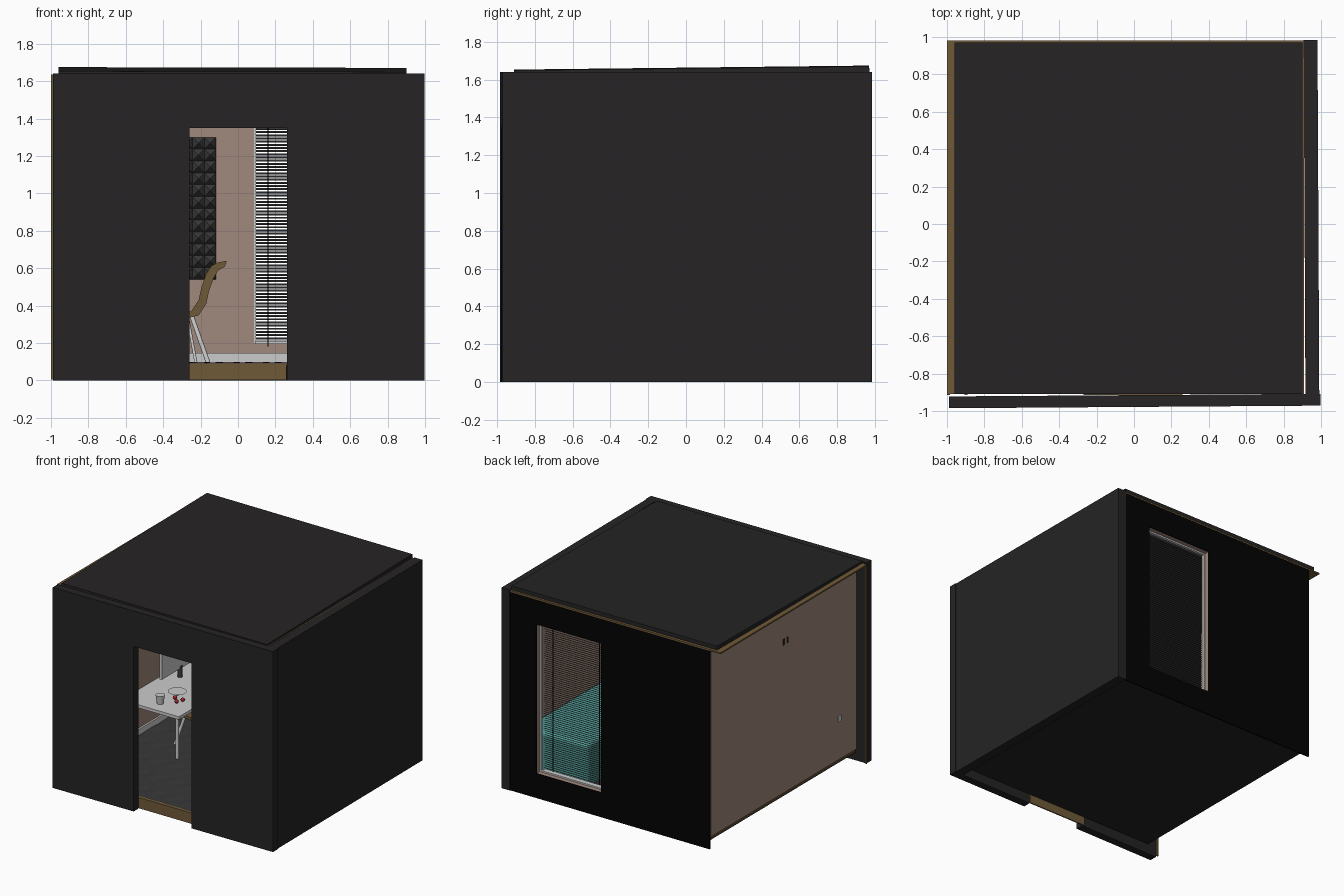
import bpy, bmesh, math
from mathutils import Vector

if "Cube" in bpy.data.objects:
    bpy.data.objects.remove(bpy.data.objects["Cube"])


def mat(name, rgb):
    m = bpy.data.materials.new(name)
    m.diffuse_color = (*rgb, 1)
    m.use_nodes = True
    m.node_tree.nodes["Principled BSDF"].inputs["Base Color"].default_value = m.diffuse_color
    return m


DARK = mat("charcoal", (.019, .0175, .0175))
BLACK = mat("black", (.001, .001, .001))
WOOD = mat("wood", (.16, .10, .04))
TAUPE = mat("taupe", (.35, .25, .20))
WHITE = mat("white", (.75, .75, .75))
FOAM = mat("foam", (.04, .04, .04))
TEAL = mat("teal", (.08, .30, .28))
RED = mat("red", (.4, .02, .03))


def finish(name, bm, m):
    bmesh.ops.recalc_face_normals(bm, faces=bm.faces)
    me = bpy.data.meshes.new(name)
    bm.to_mesh(me)
    bm.free()
    ob = bpy.data.objects.new(name, me)
    bpy.context.collection.objects.link(ob)
    me.materials.append(m)
    return ob


def add_box(bm, lo, hi):
    vs = bmesh.ops.create_cube(bm, size=1)["verts"]
    for v in vs:
        v.co = Vector([(a + b) / 2 + c * (b - a) for a, b, c in zip(lo, hi, v.co)])
    return vs


def box(name, x, y, z, m):
    bm = bmesh.new()
    add_box(bm, (x[0], y[0], z[0]), (x[1], y[1], z[1]))
    return finish(name, bm, m)


def prism(name, pts, y, m):
    """Extrude an x-z outline along y."""
    bm = bmesh.new()
    f = bm.faces.new([bm.verts.new((px, y[0], pz)) for px, pz in pts])
    r = bmesh.ops.extrude_face_region(bm, geom=[f])
    for v in r["geom"]:
        if isinstance(v, bmesh.types.BMVert):
            v.co.y = y[1]
    return finish(name, bm, m)


def ring(name, x, z, hx, hz, y, m):
    """Wall along x with a rectangular hole."""
    bm = bmesh.new()
    loops = []
    for yy in y:
        for a, b in ((x, z), (hx, hz)):
            loops.append([bm.verts.new((a[i], yy, b[j])) for i, j in ((0, 0), (1, 0), (1, 1), (0, 1))])
    for p, q in ((0, 1), (2, 3), (0, 2), (1, 3)):
        for i in range(4):
            j = (i + 1) % 4
            bm.faces.new((loops[p][i], loops[p][j], loops[q][j], loops[q][i]))
    return finish(name, bm, m)


def rod(name, a, b, r, m, sides=12, r2=None):
    a, b = Vector(a), Vector(b)
    bm = bmesh.new()
    bmesh.ops.create_cone(bm, cap_ends=True, segments=sides, radius1=r,
                          radius2=r if r2 is None else r2, depth=(b - a).length)
    ob = finish(name, bm, m)
    ob.location = (a + b) / 2
    ob.rotation_euler = (b - a).to_track_quat('Z', 'Y').to_euler()
    return ob


# Shell: front wall with doorway, right wall (both a touch askew), back and left walls
front = prism("front_wall", [(-.995, 0), (-.265, 0), (-.265, 1.35), (.255, 1.35), (.255, 0),
                             (.99, 0), (.99, 1.64), (-.995, 1.64)], (-.978, -.915), DARK)
right = box("right_wall", (.912, .986), (-.915, .98), (0, 1.64), DARK)
front.rotation_euler.z, right.rotation_euler.z = .007, .005
WX, WZ = (.085, .67), (.2, 1.42)
ring("back_wall_outer", (-.9, .91), (0, 1.625), WX, WZ, (.97, .98), BLACK)
ring("back_wall_inner", (-.89, .91), (.09, 1.62), WX, WZ, (.91, .97), TAUPE)
box("left_wall", (-.905, -.89), (-.915, .97), (.1, 1.62), TAUPE)
box("right_wall_lining", (.895, .906), (-.9, .91), (.09, 1.62), TAUPE)

# Floor, dark carpet, threshold, ceiling and roof
box("floor_underside", (-.9, .908), (-.905, .97), (.072, .08), DARK)
box("floor_boards", (-.9, .905), (-.905, .96), (.08, .09), WOOD)
box("threshold", (-.27, .26), (-.915, -.905), (.002, .09), WOOD)
box("corner_trim", (-1, -.985), (-.915, -.905), (.005, 1.63), WOOD)
box("ceiling_boards", (-1, .908), (-.91, .982), (1.624, 1.636), WOOD)
roof = box("roof", (-.93, .93), (-.94, .94), (-.02, .012), DARK)
roof.location = (-.03, .03, 1.650)
roof.rotation_euler = (math.radians(.65), math.radians(.12), 0)

# Carpet with a raised wavy pattern
bm = bmesh.new()
cols, rows = 44, 60
grid = [[bm.verts.new((-.89 + j * 1.78 / cols, -.9 + i * 1.8 / rows,
                       .096 + .003 * math.sin(j * 1.6 + 1.3 * math.sin(i * .8))))
         for j in range(cols + 1)] for i in range(rows + 1)]
for i in range(rows):
    for j in range(cols):
        bm.faces.new((grid[i][j], grid[i][j + 1], grid[i + 1][j + 1], grid[i + 1][j]))
finish("wavy_carpet", bm, FOAM)

# Skirting boards
box("back_skirting", (-.89, .895), (.895, .91), (.095, .145), WHITE)
box("left_skirting", (-.89, -.875), (-.9, .895), (.095, .145), WHITE)

# Venetian blind with thin light frame
ring("window_frame", WX, WZ, (WX[0] + .012, WX[1] - .012), (WZ[0] + .012, WZ[1] - .012), (.915, .935), WHITE)
bm = bmesh.new()
n = 70
for i in range(n):
    z = .225 + i * 1.17 / (n - 1)
    for v in add_box(bm, (.097, .892, z - .001), (.645, .912, z + .001)):
        v.co.z += (v.co.y - .902) * .42
finish("blind_slats", bm, FOAM)
box("blind_head_rail", (.09, .65), (.885, .912), (1.395, 1.42), FOAM)
box("blind_bottom_rail", (.09, .65), (.89, .912), (.195, .21), WHITE)
for x in (.16, .58):
    rod("blind_cord", (x, .89, .18), (x, .89, 1.4), .004, BLACK, 6)

# Acoustic foam panel of pyramids
bm = bmesh.new()
p = .0633
for c in range(8):
    for r in range(12):
        x0, z0 = -.117 - (c + 1) * p, .54 + r * p
        q = [bm.verts.new((x0 + a * p, .9, z0 + b * p)) for a, b in ((0, 0), (1, 0), (1, 1), (0, 1))]
        tip = bm.verts.new((x0 + p / 2, .865, z0 + p / 2))
        for k in range(4):
            bm.faces.new((q[k], q[(k + 1) % 4], tip))
finish("foam_panel", bm, FOAM)

# Chair: curved shell on splayed legs
spine = [(-.6, .345), (-.54, .365), (-.42, .36), (-.3, .355), (-.25, .37), (-.21, .43),
         (-.195, .5), (-.17, .57), (-.145, .61), (-.11, .63), (-.06, .64)]
under = [(x + .04 * min(1, i / 4), z - .022) for i, (x, z) in enumerate(spine[:-1])]
prism("chair_shell", spine + under[::-1], (-.02, .34), WOOD)
for y0, y1 in ((.04, .0), (.28, .32)):
    rod("chair_back_leg", (-.25, y0, .35), (-.16, y1, .095), .012, WHITE)
    rod("chair_front_leg", (-.5, y0, .35), (-.57, y1, .095), .012, WHITE)
    rod("chair_brace", (-.27, y0, .34), (-.225, y1, .095), .008, WHITE)

# Desk with screen, plate, cup and berries
T = .46
box("desk_top", (-.89, -.37), (-.235, .6), (T - .025, T), WHITE)
for y in (-.2, .56):
    for x in (-.86, -.41):
        rod("desk_leg", (x, y, .095), (x, y, T - .025), .013, WHITE)
box("screen", (-.78, -.76), (.1, .6), (.53, .76), WHITE)
rod("screen_stand", (-.77, .35, T), (-.77, .35, .55), .02, FOAM)
rod("plate", (-.62, .1, T), (-.62, .1, T + .015), .04, WHITE, 24, .07)
rod("cup", (-.62, -.12, T), (-.62, -.12, T + .07), .025, WHITE, 16, .035)
for x, y in ((-.52, -.05), (-.5, 0), (-.57, 0)):
    bm = bmesh.new()
    bmesh.ops.create_uvsphere(bm, u_segments=10, v_segments=6, radius=.016)
    finish("berry", bm, RED).location = (x, y, T + .016)

# Bed along the right wall
mattress = box("bed_cover", (.32, .895), (-.86, .81), (.1, .46), TEAL)
bev = mattress.modifiers.new("bevel", 'BEVEL')
bev.width, bev.segments = .03, 3
box("pillow", (.4, .82), (-.82, -.58), (.46, .52), WHITE)

# Socket and pegs showing on the outside of the left wall
box("wall_socket", (-.912, -.905), (-.71, -.67), (.41, .46), WHITE)
for y in (-.02, .03):
    box("wall_peg", (-.91, -.905), (y - .008, y + .008), (1.31, 1.36), DARK)
